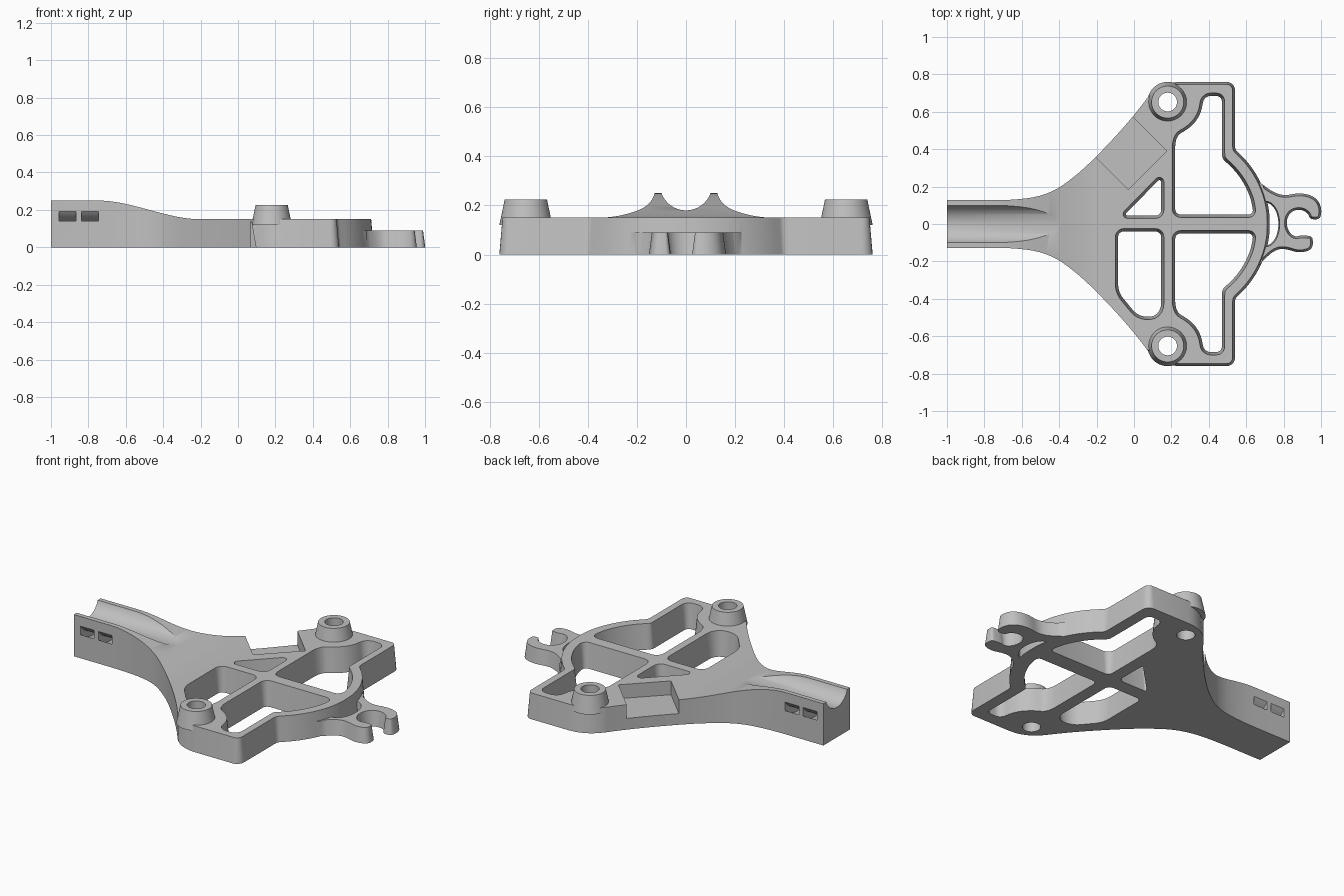
import bpy, bmesh
from math import sin, cos, pi, radians, sqrt
from mathutils import Vector, Matrix

cube = bpy.data.objects.get("Cube")
if cube:
    bpy.data.objects.remove(cube, do_unlink=True)

grey = bpy.data.materials.new("matte grey")
grey.use_nodes = True
grey.diffuse_color = (0.53, 0.53, 0.53, 1)
grey.node_tree.nodes["Principled BSDF"].inputs["Base Color"].default_value = grey.diffuse_color


def arc(cx, cy, r, a0, a1, n):
    angles = [radians(a0 + (a1 - a0) * i / n) for i in range(n + 1)]
    return [(cx + r * cos(a), cy + r * sin(a)) for a in angles]


def circle(x, y, r):
    return arc(x, y, r, 0, 352.5, 47)


def mirror(points):
    """Reflect an outline in y, keeping any corner radius."""
    return [(p[0], -p[1], *p[2:]) for p in reversed(points)]


def fillet(points, size, steps=5):
    """Round every corner; a third value on a point overrides the size."""
    result, n = [], len(points)
    for i, p in enumerate(points):
        c = Vector(p[:2])
        r = p[2] if len(p) > 2 else size
        a = Vector(points[i - 1][:2]) - c
        b = Vector(points[(i + 1) % n][:2]) - c
        start = c + a.normalized() * min(r, a.length / 2)
        end = c + b.normalized() * min(r, b.length / 2)
        # rational curve, a true circular arc when both sides are equal
        w = sqrt(max(0, (1 - a.normalized().dot(b.normalized())) / 2))
        for k in range(steps + 1):
            t = k / steps
            m0, m1, m2 = (1 - t) ** 2, 2 * t * (1 - t) * w, t * t
            q = (start * m0 + c * m1 + end * m2) / (m0 + m1 + m2)
            if not result or (q - result[-1]).length > 1e-3:
                result.append(q)
    if (result[0] - result[-1]).length < 1e-3:
        result.pop()
    area = sum(result[i - 1].cross(result[i]) for i in range(len(result)))
    return result if area > 0 else result[::-1]


def offset(points, d, rule):
    """Move an anticlockwise outline outwards by d where the rule holds."""
    moved = []
    for i, p in enumerate(points):
        t = (points[(i + 1) % len(points)] - points[i - 1]).normalized()
        moved.append(p + Vector((t.y, -t.x)) * d if rule(p) else p.copy())
    return moved


def prism(name, points, z0, z1, low=0, high=0, rule=lambda p: True, matrix=None):
    points = [Vector(p[:2]) for p in points]
    bm = bmesh.new()
    rings = [[bm.verts.new((p.x, p.y, z)) for p in offset(points, d, rule)]
             for z, d in ((z0, low), (z1, high))]
    n = len(points)
    for i in range(n):
        j = (i + 1) % n
        bm.faces.new((rings[0][i], rings[0][j], rings[1][j], rings[1][i]))
    bm.faces.new(rings[0][::-1])
    bm.faces.new(rings[1])
    if matrix:
        bm.transform(matrix)
    bmesh.ops.recalc_face_normals(bm, faces=bm.faces)
    mesh = bpy.data.meshes.new(name)
    bm.to_mesh(mesh)
    bm.free()
    mesh.materials.append(grey)
    obj = bpy.data.objects.new(name, mesh)
    bpy.context.scene.collection.objects.link(obj)
    return obj


def combine(target, tool, operation):
    mod = target.modifiers.new("combine", 'BOOLEAN')
    mod.operation, mod.solver, mod.object = operation, 'EXACT', tool
    graph = bpy.context.evaluated_depsgraph_get()
    mesh = bpy.data.meshes.new_from_object(target.evaluated_get(graph))
    target.modifiers.clear()
    target.data = mesh
    bpy.data.objects.remove(tool, do_unlink=True)


# Plate and arm: drafted plan outline
half = [(-1, 0.127, 0), (-0.62, 0.127, 0.15), (-0.45, 0.16, 0.15), (-0.32, 0.25, 0.15),
        (-0.2, 0.36, 0.15), (-0.01, 0.565, 0.15), (0.135, 0.76, 0.11),
        (0.54, 0.76, 0.045), (0.54, 0.4, 0.02)]
half += arc(0.21, 0, 0.517, 48, 5, 8)
bracket = prism("mount_bracket", fillet(half + mirror(half), 0.05), 0, 0.3,
                high=-0.026, rule=lambda p: p.x > 0.08)


# Top surface: flat plate rising smoothly to the thicker arm
def arm_top(x):
    t = min(max((x + 0.75) / 0.55, 0), 1)
    return 0.25 - 0.1 * t * t * (3 - 2 * t)


xs = [-0.2 - 0.55 * i / 24 for i in range(25)]
above = [(1.3, 0.4), (1.3, 0.15)] + [(x, arm_top(x)) for x in xs] + [(-1.3, 0.25), (-1.3, 0.4)]
combine(bracket, prism("top_trim", above, -1, 1, matrix=Matrix.Rotation(pi / 2, 4, 'X')),
        'DIFFERENCE')

# Low open hook with its crescent opening
hook_points = [(0.6, 0.27), (0.67, 0.225), (0.735, 0.175), (0.8, 0.15), (0.87, 0.165),
               (0.93, 0.16), (0.98, 0.135), (1.005, 0.08), (0.995, 0.025, 0.02),
               (0.94, 0.025, 0.02), (0.93, 0.06), (0.885, 0.08), (0.835, 0.065),
               (0.813, 0.015), (0.825, -0.04), (0.86, -0.07), (0.89, -0.06),
               (0.955, -0.065, 0.02), (0.957, -0.135, 0.03), (0.885, -0.157),
               (0.805, -0.13), (0.75, -0.14), (0.68, -0.205), (0.565, -0.365, 0.01),
               (0.6, -0.27, 0.01), (0.655, -0.12), (0.68, 0), (0.655, 0.12)]
hook = prism("hook", fillet(hook_points, 0.04), 0, 0.09, high=-0.012, rule=lambda p: p.x > 0.69)
crescent = [(0.69, 0.12), (0.725, 0.12), (0.76, 0.085), (0.778, 0.03)]
combine(hook, prism("crescent", fillet(crescent + mirror(crescent), 0.03), -0.05, 0.14,
                    low=-0.01, high=0.005), 'DIFFERENCE')
combine(bracket, hook, 'UNION')

# Tapered screw bosses with through holes
for s in (-1, 1):
    combine(bracket, prism("boss", circle(0.18, 0.652 * s, 0.108), 0.12, 0.225, high=-0.022),
            'UNION')
for s in (-1, 1):
    combine(bracket, prism("boss_hole", circle(0.18, 0.652 * s, 0.05), -0.1, 0.4), 'DIFFERENCE')

# Drafted lightening windows
large = [(0.205, 0.035), (0.657, 0.035)] + arc(0.21, 0, 0.45, 16, 52, 7)
large += [(0.485, 0.375, 0.02), (0.485, 0.7), (0.36, 0.7, 0.05), (0.345, 0.59, 0.07),
          (0.285, 0.52, 0.07), (0.205, 0.48, 0.07)]
triangle = [(-0.09, 0.03, 0.055), (0.16, 0.03), (0.16, 0.285, 0.06)]
lower = [(-0.1, -0.025), (0.16, -0.025), (0.16, -0.505, 0.08), (0.02, -0.515, 0.06),
         (-0.1, -0.37, 0.05)]
for window in (large, mirror(large), triangle, lower):
    combine(bracket, prism("window", fillet(window, 0.045), -0.05, 0.2, low=-0.02, high=0.005),
            'DIFFERENCE')

# Square recess cut diagonally into one shoulder
recess = [(-0.03, 0.185), (0.175, 0.39), (-0.08, 0.645), (-0.285, 0.44)]
combine(bracket, prism("recess", recess, 0.067, 0.3), 'DIFFERENCE')

# Round trough along the arm and curved strap slots beneath it
along_x = Matrix(((0, 0, 1, 0), (1, 0, 0, 0), (0, 1, 0, 0), (0, 0, 0, 1)))
combine(bracket, prism("trough", circle(0, 0.286, 0.106), -1.2, 0, matrix=along_x), 'DIFFERENCE')
strap = arc(0, 0.286, 0.193, 190, 350, 32) + arc(0, 0.286, 0.158, 350, 190, 32)
for x in (-0.957, -0.837):
    combine(bracket, prism("strap_slot", strap, x, x + 0.092, matrix=along_x), 'DIFFERENCE')

bpy.context.view_layer.objects.active = bracket
bracket.select_set(True)
bpy.ops.object.shade_smooth_by_angle(angle=radians(30))
